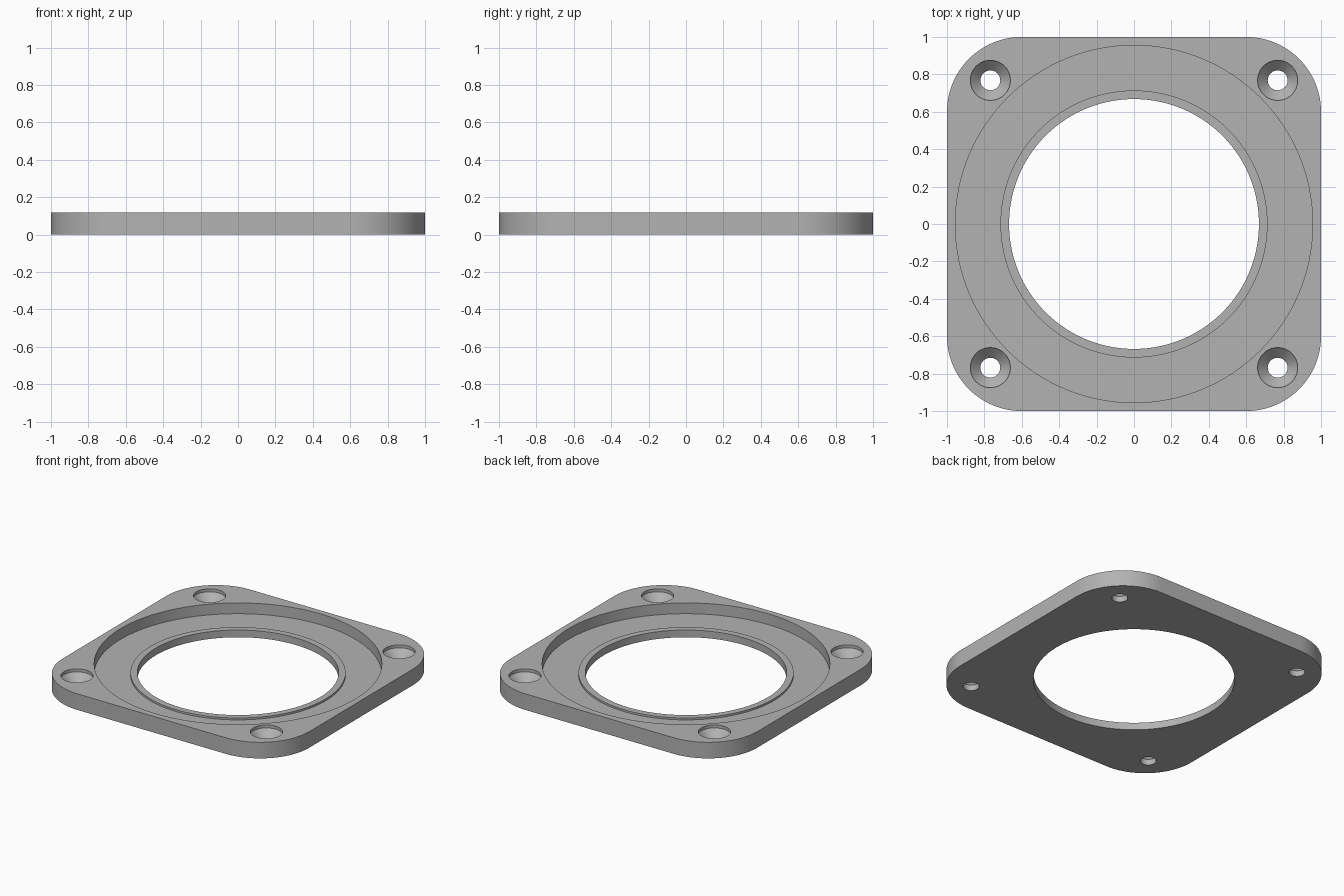
import bpy, bmesh, math
from mathutils import Matrix, Vector

cube = bpy.data.objects.get("Cube")
if cube:
    bpy.data.objects.remove(cube, do_unlink=True)

HEIGHT = 0.118
CORNER = 0.4
HOLE = 0.768

grey = bpy.data.materials.new("satin grey")
grey.use_nodes = True
colour = (0.45, 0.45, 0.45, 1)
grey.diffuse_color = colour
grey.node_tree.nodes["Principled BSDF"].inputs["Base Color"].default_value = colour


def add_object(name, bm):
    bmesh.ops.recalc_face_normals(bm, faces=bm.faces)
    mesh = bpy.data.meshes.new(name)
    bm.to_mesh(mesh)
    bm.free()
    mesh.materials.append(grey)
    obj = bpy.data.objects.new(name, mesh)
    bpy.context.collection.objects.link(obj)
    return obj


def lathe(name, profile, steps, x=0, y=0):
    """Solid of revolution; the profile starts and ends on the axis."""
    bm = bmesh.new()
    verts = [bm.verts.new((r, 0, z)) for r, z in profile]
    edges = [bm.edges.new(pair) for pair in zip(verts, verts[1:])]
    bmesh.ops.spin(bm, geom=verts + edges, cent=(0, 0, 0), axis=(0, 0, 1),
                   angle=math.tau, steps=steps)
    bmesh.ops.remove_doubles(bm, verts=bm.verts, dist=0.0001)
    bmesh.ops.transform(bm, matrix=Matrix.Translation((x, y, 0)), verts=bm.verts)
    obj = add_object(name, bm)
    obj.hide_render = True
    return obj


# Square plate with rounded corners
bm = bmesh.new()
outline = []
inner = 1 - CORNER
for quarter, (sx, sy) in enumerate([(1, 1), (-1, 1), (-1, -1), (1, -1)]):
    for i in range(25):
        a = (quarter + i / 24) * math.pi / 2
        outline.append(bm.verts.new((sx * inner + CORNER * math.cos(a),
                                     sy * inner + CORNER * math.sin(a), 0)))
base = bm.faces.new(outline)
raised = bmesh.ops.extrude_face_region(bm, geom=[base])["geom"]
bmesh.ops.translate(bm, vec=Vector((0, 0, HEIGHT)),
                    verts=[v for v in raised if isinstance(v, bmesh.types.BMVert)])
plate = add_object("flange_plate", bm)

# Round recess with a low lip around the central opening
cutters = [lathe("recess_cutter", [
    (0, -0.1), (0.668, -0.1), (0.668, 0.053), (0.714, 0.053), (0.714, 0.039),
    (0.955, 0.039), (0.955, 0.2), (0, 0.2)], 128)]

# Countersunk screw holes in the corners
for x in (-HOLE, HOLE):
    for y in (-HOLE, HOLE):
        cutters.append(lathe("screw_hole_cutter", [
            (0, -0.1), (0.053, -0.1), (0.053, 0.042), (0.107, 0.096),
            (0.107, 0.2), (0, 0.2)], 48, x, y))

for cutter in cutters:
    cut = plate.modifiers.new(cutter.name, "BOOLEAN")
    cut.operation = "DIFFERENCE"
    cut.solver = "EXACT"
    cut.object = cutter

# Apply the cuts and discard the cutters
bpy.context.view_layer.objects.active = plate
bpy.ops.object.select_all(action="DESELECT")
plate.select_set(True)
for name in [m.name for m in plate.modifiers]:
    bpy.ops.object.modifier_apply(modifier=name)
for cutter in cutters:
    bpy.data.objects.remove(cutter, do_unlink=True)

bpy.ops.object.shade_smooth_by_angle(angle=math.radians(30))
